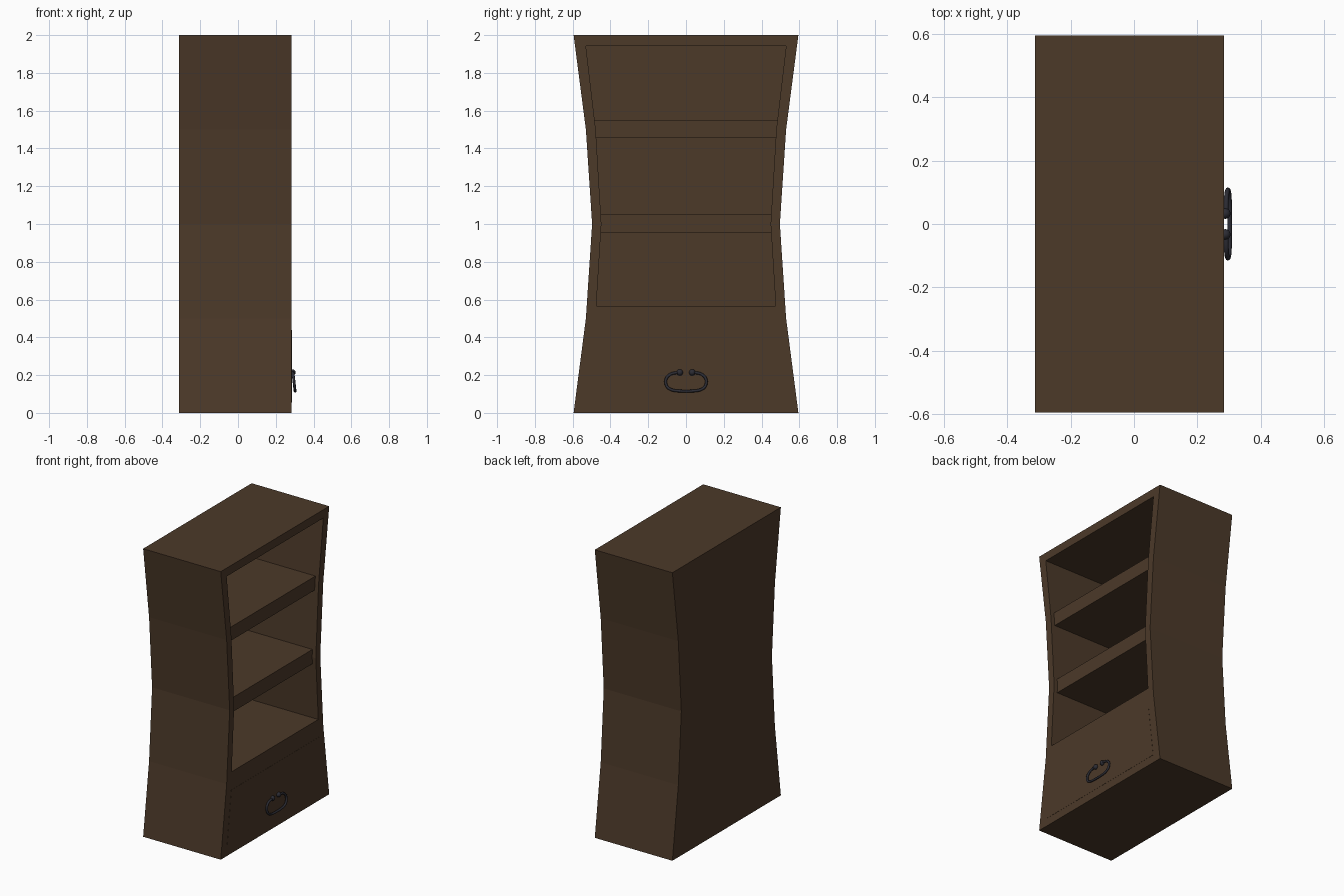
import bpy, bmesh, math

if "Cube" in bpy.data.objects:
    bpy.data.objects.remove(bpy.data.objects["Cube"])

def material(name, color):
    m = bpy.data.materials.new(name)
    m.diffuse_color = color
    m.use_nodes = True
    m.node_tree.nodes["Principled BSDF"].inputs["Base Color"].default_value = m.diffuse_color
    return m

wood = material("dark_wood", (0.072, 0.041, 0.022, 1))
iron = material("dark_iron", (0.025, 0.025, 0.034, 1))

def prism(name, levels, x0, x1):
    """Extrude along x a mirrored outline given as (z, half width) levels."""
    outline = [(w, z) for z, w in levels] + [(-w, z) for z, w in reversed(levels)]
    bm = bmesh.new()
    face = bm.faces.new([bm.verts.new((x0, y, z)) for y, z in outline])
    ext = bmesh.ops.extrude_face_region(bm, geom=[face])
    verts = [g for g in ext["geom"] if isinstance(g, bmesh.types.BMVert)]
    bmesh.ops.translate(bm, verts=verts, vec=(x1 - x0, 0, 0))
    bmesh.ops.recalc_face_normals(bm, faces=bm.faces)
    mesh = bpy.data.meshes.new(name)
    bm.to_mesh(mesh)
    bm.free()
    mesh.materials.append(wood)
    ob = bpy.data.objects.new(name, mesh)
    bpy.context.collection.objects.link(ob)
    return ob

BACK, FRONT = -0.312, 0.284

# waisted carcass with a hollow for the shelves
carcass = prism("carcass", [(0, 0.595), (0.5, 0.53), (1, 0.497), (1.5, 0.53), (2, 0.595)],
                BACK, FRONT)
cutter = prism("hollow_cutter", [(0.565, 0.475), (1, 0.448), (1.5, 0.478), (1.942, 0.53)],
               BACK + 0.05, FRONT + 0.1)
cutter.hide_render = True
mod = carcass.modifiers.new("hollow", "BOOLEAN")
mod.operation = "DIFFERENCE"
mod.solver = "EXACT"
mod.object = cutter
bpy.context.view_layer.objects.active = carcass
bpy.ops.object.modifier_apply(modifier=mod.name)
bpy.data.objects.remove(cutter)

# shelves, set back a little from the front edge and let into the walls
prism("lower_shelf", [(0.953, 0.46), (1.053, 0.46)], BACK + 0.04, FRONT - 0.028)
prism("upper_shelf", [(1.455, 0.485), (1.55, 0.49)], BACK + 0.04, FRONT - 0.028)

# drawer front, almost flush
prism("drawer_front", [(0.055, 0.528), (0.44, 0.48)], FRONT - 0.03, FRONT + 0.001)

# drop handle: one half of the path, mirrored
half = [(0.033, 0.213), (0.062, 0.211), (0.088, 0.201), (0.105, 0.18), (0.107, 0.157),
        (0.097, 0.135), (0.072, 0.121), (0.035, 0.116), (0, 0.115)]
path = half + [(-y, z) for y, z in reversed(half[:-1])]
curve = bpy.data.curves.new("drawer_handle", "CURVE")
curve.dimensions = "3D"
curve.bevel_depth = 0.0075
curve.bevel_resolution = 2
curve.use_fill_caps = True
spline = curve.splines.new("BEZIER")
spline.bezier_points.add(len(path) - 1)
for p, (y, z) in zip(spline.bezier_points, path):
    p.co = (0.291 + (0.213 - z) * 0.115, y, z)
    p.handle_left_type = p.handle_right_type = "AUTO"
spline.resolution_u = 3
tmp = bpy.data.objects.new("handle_curve", curve)
bpy.context.collection.objects.link(tmp)
mesh = bpy.data.meshes.new_from_object(tmp.evaluated_get(bpy.context.evaluated_depsgraph_get()))
bpy.data.objects.remove(tmp)
mesh.materials.clear()
mesh.materials.append(iron)
mesh.shade_smooth()
handle = bpy.data.objects.new("drawer_handle", mesh)
bpy.context.collection.objects.link(handle)

# knobs holding the handle ends
for side, label in ((-1, "left"), (1, "right")):
    bpy.ops.mesh.primitive_uv_sphere_add(segments=16, ring_count=8, radius=0.017,
                                         location=(0.288, side * 0.033, 0.214))
    knob = bpy.context.object
    knob.name = label + "_handle_knob"
    knob.data.materials.append(iron)
    bpy.ops.object.shade_smooth()
